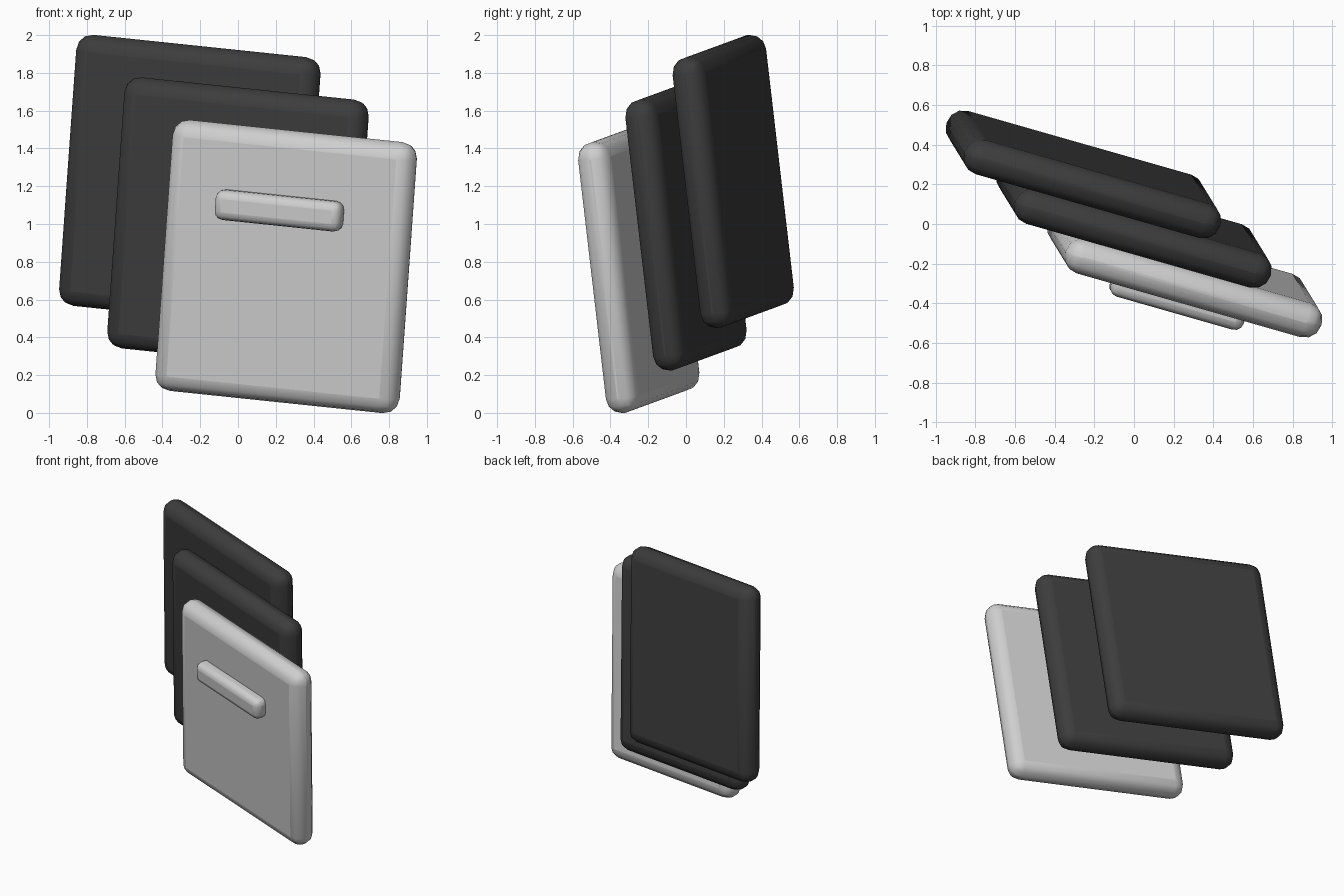
import bpy
from mathutils import Matrix, Vector

if "Cube" in bpy.data.objects:
    bpy.data.objects.remove(bpy.data.objects["Cube"])

# Shared tilt: u = width, v = height, d = depth towards the back
u = Vector((0.957, -0.273, -0.100)).normalized()
v = Vector((0.067, -0.114, 0.991))
v = (v - u * v.dot(u)).normalized()
d = v.cross(u)
ROT = Matrix((u, d, v)).transposed().to_4x4()


def material(name, value):
    m = bpy.data.materials.new(name)
    m.diffuse_color = (value, value, value, 1)
    m.use_nodes = True
    m.node_tree.nodes["Principled BSDF"].inputs["Base Color"].default_value = m.diffuse_color
    return m


light = material("light_grey", 0.62)
dark = material("charcoal", 0.046)


def rounded_slab(name, size, centre, radius, mat):
    bpy.ops.mesh.primitive_cube_add(size=1)
    ob = bpy.context.object
    ob.name = name
    ob.data.transform(Matrix.Diagonal((*size, 1)))
    ob.matrix_world = Matrix.Translation(centre) @ ROT
    bev = ob.modifiers.new("round", 'BEVEL')
    bev.width = radius
    bev.segments = 3
    ob.data.materials.append(mat)
    bpy.ops.object.shade_smooth_by_angle(angle=0.8)
    return ob


# Three stacked cards stepping up and back
SIZE = (1.347, 0.18, 1.447)
STEP = Vector((-0.255, 0.25, 0.225))
MID = Vector((0, 0, 1.0))
for i, (name, mat) in enumerate((("front_card", light), ("middle_card", dark), ("back_card", dark))):
    rounded_slab(name, SIZE, MID + STEP * (i - 1), 0.085, mat)

# Raised bar on the front card
bar_centre = MID - STEP - u * 0.026 + v * 0.307 - d * 0.115
rounded_slab("front_bar", (0.70, 0.12, 0.16), bar_centre, 0.045, light)
